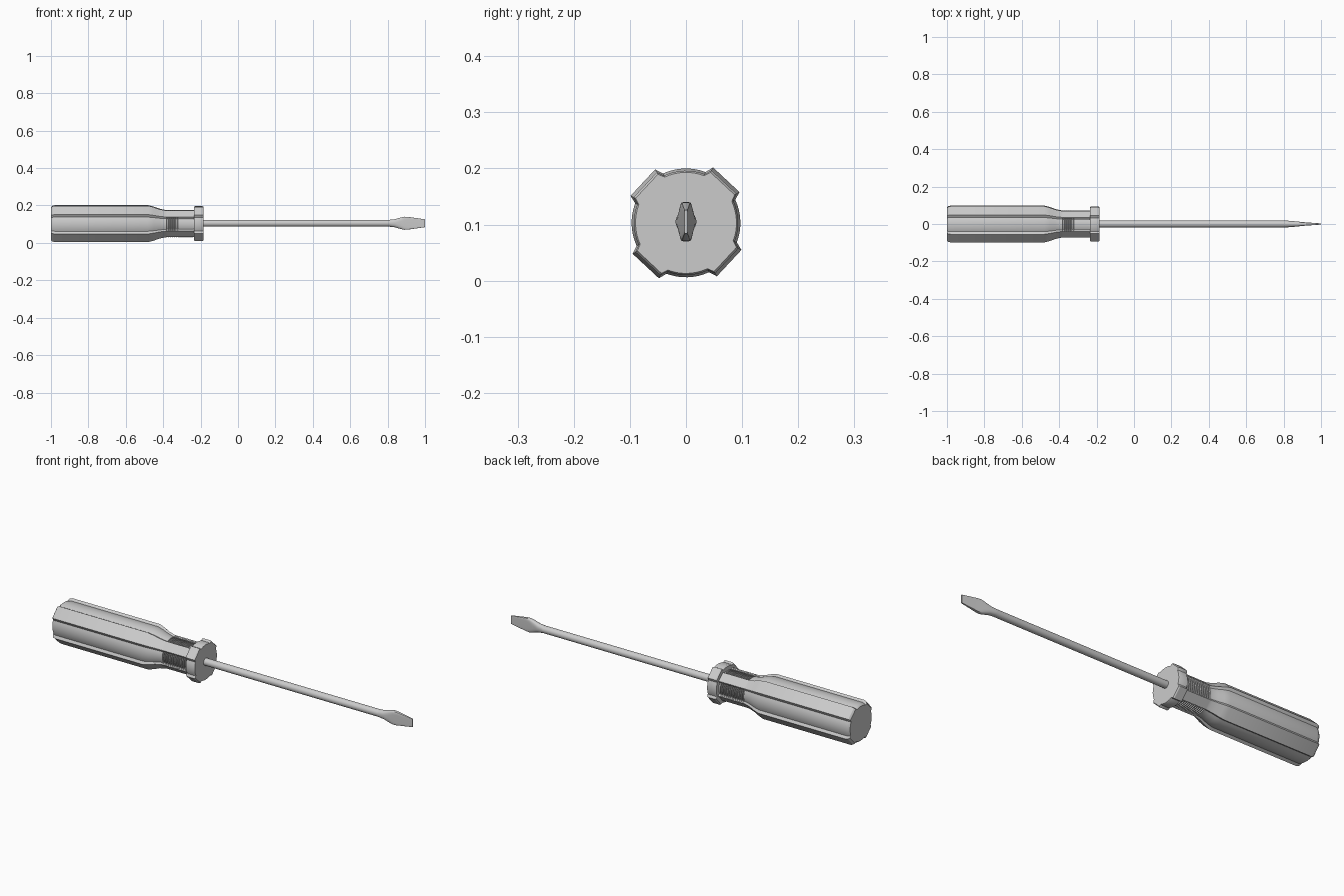
import bpy, bmesh, math

old = bpy.data.objects.get("Cube")
if old:
    bpy.data.objects.remove(old, do_unlink=True)

AXIS_Z = 0.103          # height of the tool's long axis
RIB_TILT = 47           # angle of the first rib around the axis

grey = bpy.data.materials.new("plain grey")
grey.use_nodes = True
grey.diffuse_color = (0.6, 0.6, 0.6, 1)
grey.node_tree.nodes["Principled BSDF"].inputs["Base Color"].default_value = (0.6, 0.6, 0.6, 1)


def loft(name, rings, angle=30):
    """Skin a list of equal-length rings of points and cap both ends."""
    bm = bmesh.new()
    loops = [[bm.verts.new(p) for p in ring] for ring in rings]
    n = len(loops[0])
    for a, b in zip(loops, loops[1:]):
        for i in range(n):
            j = (i + 1) % n
            bm.faces.new((a[i], a[j], b[j], b[i]))
    bm.faces.new(loops[0][::-1])
    bm.faces.new(loops[-1])
    bmesh.ops.recalc_face_normals(bm, faces=bm.faces[:])
    mesh = bpy.data.meshes.new(name)
    bm.to_mesh(mesh)
    bm.free()
    mesh.materials.append(grey)
    obj = bpy.data.objects.new(name, mesh)
    bpy.context.collection.objects.link(obj)
    bpy.ops.object.select_all(action='DESELECT')
    obj.select_set(True)
    bpy.context.view_layer.objects.active = obj
    bpy.ops.object.shade_smooth_by_angle(angle=math.radians(angle))
    return obj


def ribbed_ring(x, rib, core):
    """Round core with four flat-topped ribs."""
    pts = []
    for k in range(4):
        mid = RIB_TILT + 90 * k
        section = [(-17, rib), (17, rib)]
        section += [(22 + 46 * i / 8, core) for i in range(9)]
        for a, r in section:
            t = math.radians(mid + a)
            pts.append((x, r * math.cos(t), AXIS_Z + r * math.sin(t)))
    return pts


# Grip: rounded butt, long ribbed body, waist
profile = [(-1.0, 0.098, 0.088), (-0.993, 0.106, 0.094), (-0.98, 0.110, 0.097),
           (-0.48, 0.110, 0.097), (-0.45, 0.101, 0.090), (-0.42, 0.089, 0.080),
           (-0.395, 0.083, 0.074), (-0.37, 0.081, 0.073), (-0.225, 0.081, 0.073)]
loft("grip", [ribbed_ring(*p) for p in profile[:-2]]
     + [ribbed_ring(x, 0.081, r)
        for i in range(14)
        for x, r in ((-0.385 + 0.0105 * i, 0.073), (-0.381 + 0.0105 * i, 0.073),
                     (-0.380 + 0.0105 * i, 0.067), (-0.3755 + 0.0105 * i, 0.067))]
     + [ribbed_ring(-0.225, 0.081, 0.073)])

# Collar between grip and shaft
loft("collar", [ribbed_ring(*p) for p in (
    (-0.236, 0.100, 0.089), (-0.230, 0.104, 0.093),
    (-0.190, 0.104, 0.093), (-0.184, 0.100, 0.090))])


def shaft_ring(x, hy, hz, power):
    """Ellipse that becomes boxier as power drops below one."""
    pts = []
    for i in range(24):
        t = math.radians(15 * i + 7.5)
        c, s = math.cos(t), math.sin(t)
        pts.append((x, math.copysign(abs(c) ** power, c) * hy,
                    AXIS_Z + 0.002 + math.copysign(abs(s) ** power, s) * hz))
    return pts


# Round rod and flared flat blade
loft("shaft", [shaft_ring(*p) for p in (
    (-0.2, 0.0185, 0.0185, 1), (0.81, 0.0185, 0.0185, 1))])
loft("blade", [shaft_ring(*p) for p in (
    (0.81, 0.0185, 0.0185, 1), (0.84, 0.0165, 0.022, 0.85),
    (0.87, 0.0135, 0.031, 0.6), (0.89, 0.0115, 0.035, 0.4),
    (0.91, 0.0095, 0.034, 0.3), (1.0, 0.003, 0.021, 0.2))])
